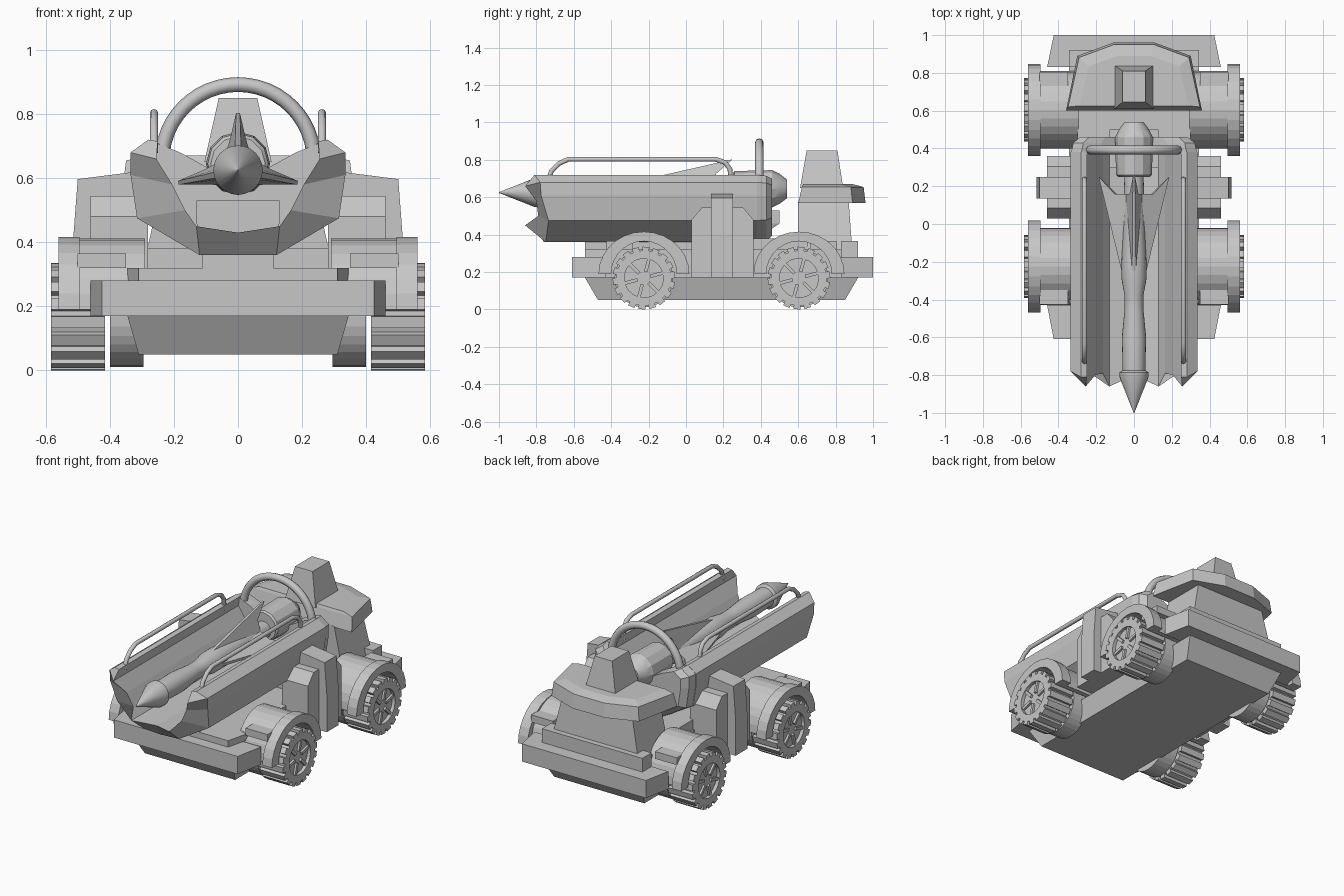
import bpy, bmesh, math
from mathutils import Vector

if "Cube" in bpy.data.objects:
    bpy.data.objects.remove(bpy.data.objects["Cube"])

grey = bpy.data.materials.new("plain grey")
grey.diffuse_color = (0.57, 0.57, 0.57, 1)
grey.use_nodes = True
grey.node_tree.nodes["Principled BSDF"].inputs["Base Color"].default_value = grey.diffuse_color


def finish(name, bm, smooth=None):
    bmesh.ops.recalc_face_normals(bm, faces=bm.faces)
    me = bpy.data.meshes.new(name)
    bm.to_mesh(me)
    bm.free()
    me.materials.append(grey)
    ob = bpy.data.objects.new(name, me)
    bpy.context.collection.objects.link(ob)
    if smooth:
        bpy.context.view_layer.objects.active = ob
        ob.select_set(True)
        bpy.ops.object.shade_smooth_by_angle(angle=math.radians(smooth))
        ob.select_set(False)
    return ob


def loft(name, rings, smooth=None, closed=False):
    """Skin a list of equal-length rings; cap the ends, or join them if closed."""
    bm = bmesh.new()
    vs = [[bm.verts.new(p) for p in r] for r in rings]
    n = len(vs[0])
    pairs = list(zip(vs, vs[1:])) + ([(vs[-1], vs[0])] if closed else [])
    for a, b in pairs:
        for i in range(n):
            j = (i + 1) % n
            bm.faces.new((a[i], a[j], b[j], b[i]))
    if not closed:
        bm.faces.new(vs[0])
        bm.faces.new(vs[-1])
    return finish(name, bm, smooth)


def levels(name, *lv):
    """Stack of rectangles (z, half width, y0, y1)."""
    return loft(name, [[(-w, a, z), (w, a, z), (w, b, z), (-w, b, z)] for z, w, a, b in lv])


def prism_x(name, prof, x0, x1):
    return loft(name, [[(x, y, z) for y, z in prof] for x in (x0, x1)])


def prism_z(name, prof, z0, z1):
    return loft(name, [[(x, y, z) for x, y in prof] for z in (z0, z1)])


def box(name, x0, x1, y0, y1, z0, z1):
    return prism_z(name, [(x0, y0), (x1, y0), (x1, y1), (x0, y1)], z0, z1)


def lathe_y(name, prof, z, n=24, smooth=35):
    t = [2 * math.pi * i / n for i in range(n)]
    return loft(name, [[(r * math.cos(a), y, z + r * math.sin(a)) for a in t] for y, r in prof], smooth)


def tube(name, pts, r):
    cu = bpy.data.curves.new(name, "CURVE")
    cu.dimensions, cu.bevel_depth, cu.bevel_resolution = "3D", r, 2
    cu.use_fill_caps = True
    sp = cu.splines.new("POLY")
    sp.points.add(len(pts) - 1)
    for p, c in zip(sp.points, pts):
        p.co = (*c, 1)
    cu.materials.append(grey)
    ob = bpy.data.objects.new(name, cu)
    bpy.context.collection.objects.link(ob)
    bpy.context.view_layer.objects.active = ob
    ob.select_set(True)
    bpy.ops.object.convert(target="MESH")
    bpy.ops.object.shade_smooth_by_angle(angle=math.radians(50))
    bpy.context.object.select_set(False)


# Chassis: tapered belly, core, decks and bumpers
levels("belly", (0.05, 0.31, -0.47, 0.85), (0.17, 0.345, -0.54, 0.92))
box("chassis_core", -0.31, 0.31, -0.53, 0.92, 0.17, 0.32)
for name, e, i in (("front_bumper", -0.61, -0.43), ("rear_bumper", 1.0, 0.83)):
    prism_z(name, [(-0.425, e), (0.425, e), (0.46, i), (-0.46, i)], 0.17, 0.28)
prism_z("front_deck", [(-0.31, -0.54), (0.31, -0.54), (0.345, -0.4), (-0.345, -0.4)], 0.28, 0.32)
box("rear_ledge", -0.345, 0.345, 0.83, 0.92, 0.28, 0.365)
levels("mid_deck", (0.32, 0.3, 0.2, 0.65), (0.38, 0.3, 0.2, 0.65))
box("launcher_neck", -0.11, 0.11, -0.54, 0.45, 0.32, 0.365)

# Rear tower with overhanging visor and turret block
levels("tower", (0.3, 0.3, 0.6, 0.89), (0.575, 0.24, 0.6, 0.87))


def visor_ring(z, k, front):
    half = [(0.36, front), (0.30, 0.89), (0.11, 0.96)]
    pts = half + [(-x, y) for x, y in reversed(half)]
    return [(x * k, 0.61 + (y - 0.61) * k, z) for x, y in pts]


loft("visor", [visor_ring(0.57, 1.0, 0.60), visor_ring(0.655, 0.97, 0.62), visor_ring(0.67, 0.8, 0.63)])
levels("turret_block", (0.65, 0.105, 0.61, 0.84), (0.85, 0.06, 0.645, 0.81))

# Wheels and fenders
R, ZC, TEETH = 0.168, 0.168, 18
for yc, end in ((-0.225, "front"), (0.604, "rear")):
    for s, side in ((-1, "left"), (1, "right")):
        tag = f"{end}_{side}"
        # toothed tyre ring: inner hole and teeth
        outer, inner = [], []
        for k in range(TEETH):
            for d, r in ((0, R), (0.62, R), (0.66, 0.147), (0.96, 0.147)):
                a = 2 * math.pi * (k + d) / TEETH
                outer.append((yc + r * math.cos(a), ZC + r * math.sin(a)))
                inner.append((yc + 0.104 * math.cos(a), ZC + 0.104 * math.sin(a)))
        loft(tag + "_tyre", [[(s * x, y, z) for y, z in pr] for x, pr in
             ((0.415, inner), (0.415, outer), (0.583, outer), (0.583, inner))], closed=True)

        def disc(name, r, x0, x1, n=32):
            prism_x(name, [(yc + r * math.cos(2 * math.pi * i / n), ZC + r * math.sin(2 * math.pi * i / n))
                           for i in range(n)], s * x0, s * x1)
        disc(tag + "_wheel_disc", 0.106, 0.416, 0.562)
        disc(tag + "_inner_drum", 0.157, 0.295, 0.40)
        # spokes running from the rim toward the hub
        for k in range(6):
            a = math.radians(60 * k + 15)
            u, v = Vector((math.cos(a), math.sin(a))), Vector((-math.sin(a), math.cos(a)))
            c = Vector((yc, ZC))
            prof = [(0.035, -0.009), (0.105, -0.009), (0.105, 0.009), (0.035, 0.009)]
            prism_x(f"{tag}_spoke_{k}", [c + u * p + v * q for p, q in prof], s * 0.56, s * 0.575)

        # arched fender: wide outer flange, narrower inner body
        def arch(name, ry, rz, ri, x0, x1):
            t = [math.pi * i / 14 for i in range(15)]
            pr = [(yc + ry * math.cos(a), 0.19 + rz * math.sin(a)) for a in t]
            pr += [(yc + ri * math.cos(a), 0.19 + ri * math.sin(a)) for a in reversed(t)]
            loft(name, [[(s * x, y, z) for y, z in pr] for x in (x0, x1)])
        arch(tag + "_fender_flange", 0.243, 0.226, 0.175, 0.495, 0.56)
        arch(tag + "_fender_body", 0.205, 0.222, 0.175, 0.29, 0.50)
        b0, b1 = (0.06, 0.2) if end == "rear" else (-0.2, -0.06)
        box(tag + "_fender_step", s * 0.35, s * 0.5, yc + b0, yc + b1, 0.32, 0.365)

# Side pillars carrying the launcher
for s, side in ((-1, "left"), (1, "right")):
    prism_x(side + "_pillar", [(0.03, 0.17), (0.03, 0.48), (0.085, 0.545), (0.305, 0.545), (0.36, 0.48), (0.36, 0.17)],
            s * 0.28, s * 0.46)
    loft(side + "_pillar_rib", [[(s * x, y, z) for y, z in ((0.135, 0.17), (0.135, h), (0.25, h), (0.25, 0.17))]
                                for x, h in ((0.32, 0.62), (0.50, 0.597), (0.515, 0.4))])

# Launcher trough: half section (x, z, front y), mirrored
outer = [(0.28, 0.72, -0.81), (0.335, 0.68, -0.78), (0.335, 0.61, -0.775),
         (0.315, 0.475, -0.735), (0.12, 0.36, -0.75), (0, 0.36, -0.76)]
inner = [(0.25, 0.715, -0.81), (0.255, 0.66, -0.86), (0.205, 0.58, -0.80),
         (0.165, 0.50, -0.79), (0.13, 0.45, -0.86), (0, 0.43, -0.80)]
bm = bmesh.new()
sec = outer + inner[::-1]
a = [bm.verts.new((x, y, z)) for x, z, y in sec]
b = [bm.verts.new((x, 0.38, z)) for x, z, y in sec]
n = len(outer)
for i in range(2 * n):
    j = (i + 1) % (2 * n)
    if i != n - 1:
        bm.faces.new((a[i], a[j], b[j], b[i]))
for e in (a, b):
    for i in range(n - 1):
        bm.faces.new((e[i], e[i + 1], e[2 * n - 2 - i], e[2 * n - 1 - i]))
trough = finish("launcher_trough", bm)
trough.modifiers.new("mirror", "MIRROR")

# Bulkhead closing the trough, tail block below it
half = [(x, z) for x, z, _ in outer[:-1]]
prof = [(0, 0.58), (0.18, 0.68)] + half
prof += [(-x, z) for x, z in reversed(prof[1:])]
loft("launcher_bulkhead", [[(x * k, y, 0.58 + (z - 0.58) * k) for x, z in prof]
                           for y, k in ((0.37, 1), (0.43, 0.96), (0.46, 0.85))])
levels("launcher_tail", (0.38, 0.1, 0.3, 0.38), (0.46, 0.13, 0.3, 0.5), (0.53, 0.13, 0.3, 0.5))
lathe_y("locating_ball", [(0.3, 0.008), (0.31, 0.022), (0.33, 0.03), (0.4, 0.028)], 0.478, 12)

# Motor mount and missile on the launcher axis
ZM = 0.625
lathe_y("motor_mount", [(0.25, 0.085), (0.26, 0.095), (0.46, 0.1), (0.50, 0.08), (0.54, 0.05)], ZM + 0.02, 12, 25)
lathe_y("missile", [(-1.0, 0.002), (-0.81, 0.077), (-0.785, 0.077), (-0.775, 0.06), (-0.6, 0.064), (-0.45, 0.05),
                    (-0.38, 0.05), (-0.29, 0.066), (-0.2, 0.066), (0.05, 0.055), (0.3, 0.05)], ZM, 24, 30)
for k, deg in enumerate((90, -12, 192)):
    ang = math.radians(deg)
    u = Vector((math.cos(ang), 0, math.sin(ang)))
    v = Vector((-math.sin(ang), 0, math.cos(ang)))
    base = [(-0.27, 0.06), (0.25, 0.178 if k == 0 else 0.19), (0.16, 0.1), (0.16, 0.03), (-0.27, 0.03)]
    wid = [0.01, 0.006, 0.024, 0.045, 0.02]
    loft(f"missile_fin_{k}", [[Vector((0, y, ZM)) + u * r + v * (w * sg) for (y, r), w in zip(base, wid)]
                              for sg in (-1, 1)])

# Handrails and roll hoop
for s, side in ((-1, "left"), (1, "right")):
    tube(side + "_handrail", [(s * 0.262, y, z) for y, z in
         ((-0.74, 0.68), (-0.72, 0.74), (-0.68, 0.78), (-0.63, 0.803), (0.16, 0.803), (0.21, 0.785),
          (0.235, 0.75), (0.24, 0.68))], 0.013)
tube("roll_hoop", [(0.237 * math.cos(t), 0.392, 0.655 + 0.237 * math.sin(t))
                   for t in (math.pi * i / 24 for i in range(25))], 0.023)
